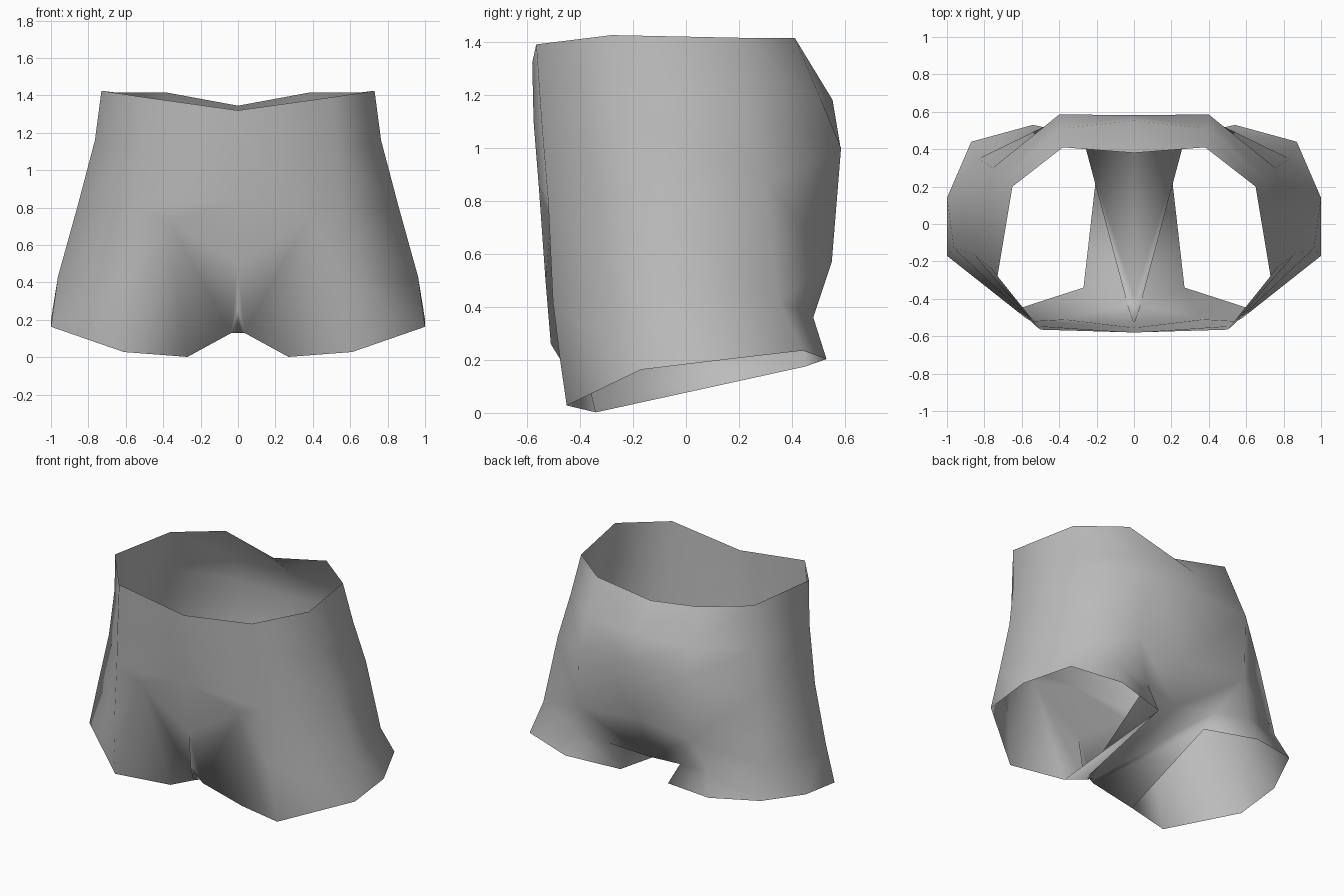
import bpy
import bmesh

if "Cube" in bpy.data.objects:
    bpy.data.objects.remove(bpy.data.objects["Cube"])

# One plain cloth colour
cloth = bpy.data.materials.new("grey_cloth")
cloth.use_nodes = True
GREY = (0.5, 0.5, 0.5, 1)
cloth.diffuse_color = GREY
cloth.node_tree.nodes["Principled BSDF"].inputs["Base Color"].default_value = GREY

# Half rings from front centre round the side to back centre, waist downward
RINGS = [
    [(0, -.58, 1.32), (.5, -.565, 1.39), (.73, -.28, 1.425),
     (.65, .2, 1.415), (.38, .41, 1.415), (0, .38, 1.345)],
    [(0, -.575, 1.1), (.525, -.545, 1.1), (.765, -.235, 1.16),
     (.7, .24, 1.15), (.39, .51, 1.18), (0, .553, 1.18)],
    [(0, -.555, .85), (.55, -.52, .8), (.86, -.16, .8),
     (.755, .3, .87), (.4, .585, 1.0), (0, .583, 1.0)],
    [(0, -.53, .5), (.58, -.502, .42), (.963, -.13, .43),
     (.83, .35, .42), (.42, .55, .57), (0, .5, .58)],
]
# Leg opening, from inner front round the outside to inner back
LEG = [(.27, -.34, .002), (.61, -.45, .028), (1.0, -.17, .163), (1.0, .14, .2),
       (.87, .44, .235), (.54, .53, .203), (.18, .45, .175)]
# Folds around the crotch, thigh and seat
FOLDS = {
    "groin": (.37, -.51, .73), "thigh": (.6, -.475, .2), "slot": (0, -.51, .26),
    "crotch_side": (.035, -.43, .13), "crotch": (0, -.39, .13),
    "seat_fold": (.27, .45, .33), "seat_low": (.5, .48, .36), "cleft": (0, .4, .29),
}

bm = bmesh.new()
rings = [[bm.verts.new(p) for p in ring] for ring in RINGS]
a, b, c, d, e, f, g = [bm.verts.new(p) for p in LEG]
v = {name: bm.verts.new(p) for name, p in FOLDS.items()}
groin, thigh, side = v["groin"], v["thigh"], v["crotch_side"]
seat, low = v["seat_fold"], v["seat_low"]

# Body panels between rings, leaving the front centre low panel for the groin fold
for r in range(3):
    for k in range(5):
        if (r, k) != (2, 0):
            bm.faces.new((rings[r][k], rings[r + 1][k],
                          rings[r + 1][k + 1], rings[r][k + 1]))

hip, last = rings[2], rings[3]
PANELS = [
    # front centre panel
    (hip[0], groin, hip[1]), (hip[0], last[0], groin),
    (groin, last[1], hip[1]), (last[0], side, groin), (last[0], v["slot"], side),
    # front of thigh
    (groin, a, thigh), (groin, thigh, last[1]), (groin, side, a), (a, b, thigh),
    # outside of leg
    (last[1], thigh, c, last[2]), (thigh, b, c), (last[2], c, d, last[3]),
    (last[3], d, e), (last[3], e, low, last[4]),
    # seat
    (e, f, low), (low, f, g, seat), (last[4], low, seat),
    (last[4], seat, v["cleft"], last[5]),
    # inner leg and crotch strip
    (side, seat, g, a), (v["slot"], v["crotch"], side),
    (v["crotch"], v["cleft"], seat, side),
]
for p in PANELS:
    bm.faces.new(p)

bmesh.ops.recalc_face_normals(bm, faces=bm.faces[:])
bm.faces.ensure_lookup_table()
if bm.faces[2].normal.x < 0:
    bmesh.ops.reverse_faces(bm, faces=bm.faces[:])
for face in bm.faces:
    face.smooth = True

mesh = bpy.data.meshes.new("shorts")
bm.to_mesh(mesh)
bm.free()
mesh.materials.append(cloth)
shorts = bpy.data.objects.new("shorts", mesh)
bpy.context.scene.collection.objects.link(shorts)

# Mirror the half across the centre seam
mirror = shorts.modifiers.new("mirror", 'MIRROR')
mirror.use_clip = True
mirror.merge_threshold = 0.001
